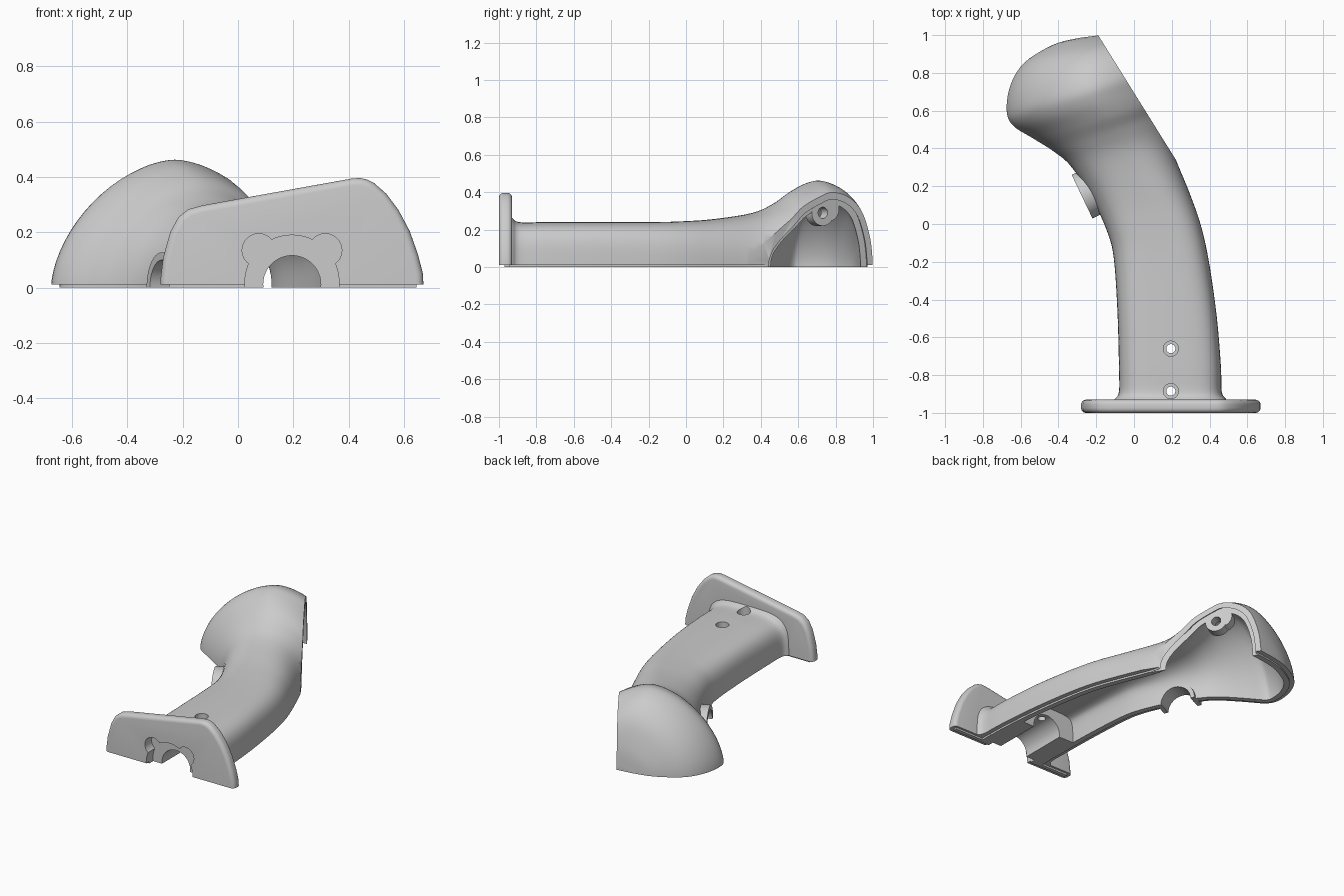
import bpy, bmesh, math
from mathutils import Vector

if "Cube" in bpy.data.objects:
    bpy.data.objects.remove(bpy.data.objects["Cube"])

grey = bpy.data.materials.new("plain grey")
grey.use_nodes = True
grey.diffuse_color = (0.6, 0.6, 0.6, 1)
grey.node_tree.nodes["Principled BSDF"].inputs["Base Color"].default_value = (0.6, 0.6, 0.6, 1)

CUT_POINT = Vector((-0.19, 1.0, 0))
CUT_NORMAL = Vector((0.85, 0.53, 0)).normalized()
UP, FORWARD = Vector((0, 0, 1)), Vector((0, -1, 0))

# Grip stations: left x, left y, right x, right y, height, squareness
STATIONS = [
    (-.11, -.96, .495, -.96, .27, 4), (-.105, -.93, .49, -.93, .262, 4),
    (-.08, -.89, .465, -.89, .24, 4), (-.08, -.75, .46, -.75, .24, 4),
    (-.087, -.48, .437, -.48, .24, 4),
    (-.105, -.2, .395, -.19, .24, 3.6), (-.135, -.06, .352, .0, .244, 3.2),
    (-.215, .12, .292, .17, .256, 2.7), (-.33, .30, .195, .42, .29, 2.2),
    (-.42, .38, .19, .58, .343, 1.9), (-.53, .45, .22, .68, .405, 1.75),
    (-.64, .52, .22, .78, .45, 1.7), (-.675, .6, .21, .86, .46, 1.7),
    (-.655, .735, .16, .94, .412, 1.7), (-.58, .855, .09, .99, .315, 1.75),
    (-.43, .948, .0, 1.01, .16, 1.9), (-.30, .984, -.1, 1.01, .03, 2),
]


def clip(bm, point, normal):
    """Remove everything on the normal side and close the cut."""
    bmesh.ops.bisect_plane(bm, geom=bm.verts[:] + bm.edges[:] + bm.faces[:],
                           plane_co=point, plane_no=normal, clear_outer=True)
    bmesh.ops.holes_fill(bm, edges=[e for e in bm.edges if e.is_boundary], sides=0)


def finish(bm, name):
    bmesh.ops.recalc_face_normals(bm, faces=bm.faces)
    mesh = bpy.data.meshes.new(name)
    bm.to_mesh(mesh)
    bm.free()
    mesh.materials.append(grey)
    ob = bpy.data.objects.new(name, mesh)
    bpy.context.collection.objects.link(ob)
    return ob


def spline(a, b, c, d, t):
    return [.5 * (2 * q + (r - p) * t + (2 * p - 5 * q + 4 * r - s) * t * t
                  + (3 * q - p - 3 * r + s) * t ** 3) for p, q, r, s in zip(a, b, c, d)]


def grip(name, inset, cuts):
    """Lofted grip form, shrunk by inset and clipped by planes."""
    last = len(STATIONS) - 1
    rows = []
    for i in range(last):
        four = [STATIONS[min(max(i + k, 0), last)] for k in (-1, 0, 1, 2)]
        rows += [spline(*four, j / 5) for j in range(5)]
    rows.append(STATIONS[-1])
    bm = bmesh.new()
    loops = []
    steps = 36
    for lx, ly, rx, ry, h, n in rows:
        left, right = Vector((lx, ly, 0)), Vector((rx, ry, 0))
        points = [left - UP * .15]
        for k in range(steps + 1):
            a = math.pi * k / steps
            c, s = math.cos(a), max(math.sin(a), 0)
            u = math.copysign(abs(c) ** (2 / n), -c)
            points.append((left + right) / 2 + (right - left) / 2 * u + UP * h * s ** (2 / n))
        points.append(right - UP * .15)
        loops.append([bm.verts.new(p) for p in points])
    for a, b in zip(loops, loops[1:]):
        for k in range(len(a)):
            m = (k + 1) % len(a)
            bm.faces.new((a[k], a[m], b[m], b[k]))
    bm.faces.new(loops[0])
    bm.faces.new(loops[-1])
    bmesh.ops.recalc_face_normals(bm, faces=bm.faces)
    bm.normal_update()
    moves = [(v, v.normal * inset) for v in bm.verts]
    for v, move in moves:
        v.co -= move
    for point, normal in cuts:
        clip(bm, point, normal)
    return finish(bm, name)


def cylinder(name, start, end, radius, half=False):
    start, end = Vector(start), Vector(end)
    bm = bmesh.new()
    bmesh.ops.create_cone(bm, cap_ends=True, segments=48, radius1=radius, radius2=radius,
                          depth=(end - start).length)
    bmesh.ops.rotate(bm, verts=bm.verts, matrix=UP.rotation_difference(end - start).to_matrix())
    bmesh.ops.translate(bm, verts=bm.verts, vec=(start + end) / 2)
    if half:
        clip(bm, Vector((0, 0, .001)), -UP)
    return finish(bm, name)


def box(name, low, high):
    low, high = Vector(low), Vector(high)
    bm = bmesh.new()
    bmesh.ops.create_cube(bm, size=1)
    for v in bm.verts:
        v.co = (low + high) / 2 + v.co * (high - low)
    return finish(bm, name)


def measure(mesh):
    """Volume and length of a mesh."""
    bm = bmesh.new()
    bm.from_mesh(mesh)
    volume = bm.calc_volume(signed=True)
    ys = [v.co.y for v in bm.verts] or [0]
    bm.free()
    return volume, max(ys) - min(ys)


def combine(target, other, operation):
    """Boolean that only keeps a sound result, trying both solvers."""
    volume, length = measure(target.data)
    for solver in ("MANIFOLD", "EXACT"):
        mod = target.modifiers.new(operation, "BOOLEAN")
        mod.object, mod.operation, mod.solver = other, operation, solver
        mod.use_self = solver == "EXACT"
        bpy.context.view_layer.update()
        graph = bpy.context.evaluated_depsgraph_get()
        mesh = bpy.data.meshes.new_from_object(target.evaluated_get(graph))
        target.modifiers.remove(mod)
        new_volume, new_length = measure(mesh)
        gain = new_volume - volume if operation == "UNION" else volume - new_volume
        if new_volume > 0 and gain > 1e-7 and new_length > length - .01:
            target.data = mesh
            break
    bpy.data.objects.remove(other)


def end_flange():
    """Sloped end plate with rounded rims."""
    profile = [(-.28, -.1), (-.28, .03), (-.27, .11), (-.245, .2), (-.215, .255), (-.18, .283),
               (-.13, .297), (.41, .394), (.44, .396), (.465, .391), (.49, .379), (.535, .34),
               (.58, .28), (.62, .205), (.65, .12), (.668, .05), (.674, -.1)]
    bm = bmesh.new()
    face = bm.faces.new([bm.verts.new((x, -1, z)) for x, z in profile])
    out = bmesh.ops.extrude_face_region(bm, geom=[face])
    bmesh.ops.translate(bm, verts=[v for v in out["geom"] if isinstance(v, bmesh.types.BMVert)],
                        vec=(0, .07, 0))
    if not any(len(f.verts) > 4 and f.calc_center_median().y < -.99 for f in bm.faces):
        bm.faces.new([v for v in bm.verts if v.co.y < -.99])
    bmesh.ops.recalc_face_normals(bm, faces=bm.faces)
    rims = [e for e in bm.edges if abs(e.verts[0].co.y - e.verts[1].co.y) < .01]
    bmesh.ops.bevel(bm, geom=rims, offset=.026, segments=5, profile=.5, affect="EDGES")
    clip(bm, Vector((0, 0, .012)), -UP)
    return finish(bm, "end_flange")


# Outer form, seam lip and end plate
ground, seam = (Vector((0, 0, 0)), -UP), (Vector((0, 0, .012)), -UP)
opening = (CUT_POINT, CUT_NORMAL)
shell = grip("handle_shell", 0, [seam, opening])
lip_front = (Vector((0, -.88, 0)), FORWARD)
combine(shell, grip("seam_lip", .03, [lip_front, ground, opening]), "UNION")
combine(shell, end_flange(), "UNION")
combine(shell, box("flange_lip", (-.25, -.97, 0), (.645, -.945, .06)), "UNION")
combine(shell, box("block_lip", (-.05, -.95, 0), (.435, -.87, .06)), "UNION")

# Hollow interior, leaving a solid clamp block at the front
combine(shell, grip("cavity", .066, [(Vector((0, -.61, 0)), FORWARD)]), "DIFFERENCE")

# Stepped rim around the side opening
combine(shell, grip("rim_step", .032, [(CUT_POINT - CUT_NORMAL * .025, -CUT_NORMAL)]), "DIFFERENCE")

# Trigger collar and its hole
mouth, inward = Vector((-.275, .145, 0)), Vector((.9, .43, 0)).normalized()
combine(shell, cylinder("trigger_collar", mouth, mouth + inward * .11, .128, True), "UNION")
combine(shell, cylinder("trigger_hole", mouth - inward * .1, mouth + inward * .25, .1), "DIFFERENCE")

# Screw boss with a web up to the roof, inside the opening
boss, web = Vector((-.03, .745, .29)), Vector((-.05, .777, .31))
for centre, radius in ((boss, .07), (web, .065)):
    combine(shell, cylinder("screw_boss", centre - CUT_NORMAL * .025,
                            centre - CUT_NORMAL * .09, radius), "UNION")
combine(shell, cylinder("boss_hole", boss + CUT_NORMAL * .1, boss - CUT_NORMAL * .2, .03), "DIFFERENCE")

# Lobed pocket and cable channel through the front
for x, z, r in ((.195, .02, .17), (.075, .135, .06), (.315, .135, .06)):
    combine(shell, cylinder("pocket", (x, -1.1, z), (x, -.929, z), r), "DIFFERENCE")
combine(shell, cylinder("cable_channel", (.195, -1.1, .012), (.195, -.4, .012), .104), "DIFFERENCE")

# Counterbored screw holes in the top
for y in (-.885, -.66):
    combine(shell, cylinder("screw_hole", (.195, y, -.1), (.195, y, .4), .024), "DIFFERENCE")
    combine(shell, cylinder("counterbore", (.195, y, .18), (.195, y, .4), .04), "DIFFERENCE")

bpy.ops.object.select_all(action="DESELECT")
shell.select_set(True)
bpy.context.view_layer.objects.active = shell
bpy.ops.object.shade_smooth_by_angle(angle=math.radians(35))
